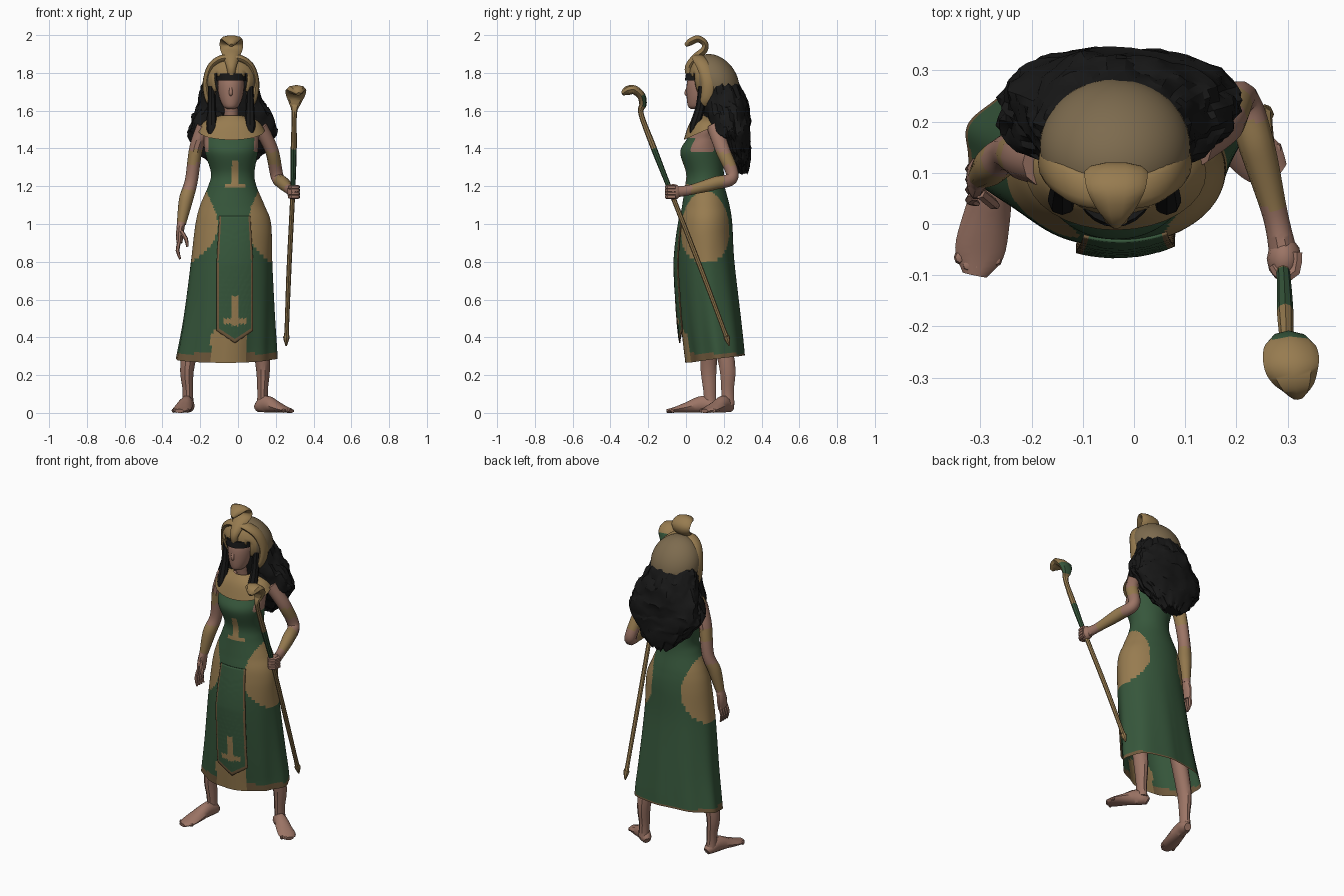
import bpy, bmesh, math
from mathutils import Vector, noise

cube = bpy.data.objects.get("Cube")
if cube:
    bpy.data.objects.remove(cube)


def material(name, rgb):
    m = bpy.data.materials.new(name)
    m.use_nodes = True
    m.diffuse_color = (*rgb, 1)
    m.node_tree.nodes["Principled BSDF"].inputs["Base Color"].default_value = (*rgb, 1)
    return m


SKIN, GREEN, GOLD, BROWN, TRIM, BLACK = range(6)
MATS = [material("skin", (.33, .175, .13)), material("green_cloth", (.037, .094, .044)),
        material("gold", (.31, .2, .08)), material("dull_gold", (.205, .147, .077)),
        material("brown_trim", (.16, .1, .045)), material("black_hair", (.009, .009, .009))]


def finish(name, bm, rule, angle=40):
    """Colour faces by rule, then turn the bmesh into an object."""
    bmesh.ops.recalc_face_normals(bm, faces=bm.faces)
    for f in bm.faces:
        f.smooth = True
        f.material_index = rule(f.calc_center_median()) if callable(rule) else rule
    me = bpy.data.meshes.new(name)
    bm.to_mesh(me)
    bm.free()
    for m in MATS:
        me.materials.append(m)
    me.set_sharp_from_angle(angle=math.radians(angle))
    ob = bpy.data.objects.new(name, me)
    bpy.context.collection.objects.link(ob)
    return ob


def spline(pts, k):
    """Catmull-Rom interpolation of equal-length tuples."""
    out = []
    for i in range(len(pts) - 1):
        p = [pts[max(0, min(len(pts) - 1, i + j))] for j in (-1, 0, 1, 2)]
        for s in range(k):
            t = s / k
            out.append([b + t / 2 * (c - a + t * (2 * a - 5 * b + 4 * c - d + t * (3 * (b - c) + d - a)))
                        for a, b, c, d in zip(*p)])
    return out + [list(pts[-1])]


def skin_rings(name, rings, rule, caps=True, angle=40):
    bm = bmesh.new()
    vs = [[bm.verts.new(p) for p in r] for r in rings]
    n = len(vs[0])
    for r, q in zip(vs, vs[1:]):
        for i in range(n):
            bm.faces.new((r[i], r[(i + 1) % n], q[(i + 1) % n], q[i]))
    if caps:
        bm.faces.new(vs[0])
        bm.faces.new(vs[-1])
    return finish(name, bm, rule, angle)


def loft(name, rows, rule, n=24, k=4, caps=True, warp=None, angle=40):
    """Stack of ellipses: rows of (z, cx, cy, rx, ry)."""
    rings = []
    for z, cx, cy, rx, ry in spline(rows, k):
        ring = []
        for i in range(n):
            a = math.tau * i / n
            s, dz = warp(a, z) if warp else (1, 0)
            ring.append(Vector((cx + rx * s * math.cos(a), cy + ry * s * math.sin(a), z + dz)))
        rings.append(ring)
    return skin_rings(name, rings, rule, caps, angle)


def tube(name, pts, rule, n=10, k=4, side=(1, 0, 0)):
    """Sweep an ellipse along (x, y, z, half width, half depth)."""
    path = spline(pts, k)
    pos = [Vector(p[:3]) for p in path]
    rings = []
    for i, p in enumerate(path):
        t = (pos[min(i + 1, len(pos) - 1)] - pos[max(i - 1, 0)]).normalized()
        u = Vector(side)
        u = (u - t * u.dot(t)).normalized()
        w = t.cross(u)
        rings.append([pos[i] + u * max(p[3], .002) * math.cos(math.tau * j / n)
                      + w * max(p[4], .002) * math.sin(math.tau * j / n) for j in range(n)])
    return skin_rings(name, rings, rule)


def ball(name, centre, radii, rule, keep=None, seg=32, slant=0):
    """Ellipsoid, optionally slanted down towards the back and cut."""
    bm = bmesh.new()
    bmesh.ops.create_uvsphere(bm, u_segments=seg, v_segments=seg // 2, radius=1)
    for v in bm.verts:
        v.co = Vector(c + r * x for c, r, x in zip(centre, radii, v.co))
        v.co.z -= slant * (v.co.y - centre[1])
    if keep:
        bad = [f for f in bm.faces if not keep(f.calc_center_median())]
        bmesh.ops.delete(bm, geom=bad, context='FACES')
    return finish(name, bm, rule)


# Dress and torso
BODY = [(.285, -.065, .15, .265, .155), (.5, -.05, .128, .24, .157), (.8, -.035, .105, .215, .15),
        (1.0, -.025, .105, .2, .14), (1.1, -.03, .105, .17, .125), (1.2, -.03, .1, .128, .105),
        (1.27, -.028, .1, .115, .1), (1.38, -.035, .085, .14, .115), (1.45, -.035, .1, .145, .095),
        (1.52, -.035, .12, .15, .07), (1.57, -.035, .12, .05, .05)]
PROFILE = spline(BODY, 12)


def section(z):
    return min(PROFILE, key=lambda r: abs(r[0] - z))


def dress_colour(c):
    z, cx, cy, rx, ry = section(c.z)
    dx, front = abs(c.x + .015), c.y < cy
    ang = math.degrees(abs(math.atan2((c.y - cy) / ry, abs(c.x - cx) / rx)))
    if c.z > 1.455 or (c.z > 1.38 and abs(c.x - cx) > .85 * rx):
        return SKIN
    if front and abs(c.x + .05) < .095 and c.z < .43:
        return GOLD
    if c.z < .315:
        return TRIM
    oval = (ang / (66 if front else 61)) ** 2 + ((c.z - .985) / .19) ** 2
    if oval < 1:
        return GOLD
    if front and ((dx < .018 and 1.2 < c.z < 1.33) or (dx < .055 and 1.19 < c.z < 1.215)):
        return GOLD
    return GREEN


def pleats(a, z):
    """Soft folds, with the left side of the skirt swept backwards."""
    low = max(0, min(1, (.95 - z) / .6))
    sweep = .12 * math.sin(2 * a) if math.cos(a) > 0 else 0
    return 1 + low * (.02 * math.sin(9 * a + 1) + sweep), .02 * low * math.sin(a)


loft("dress_and_torso", BODY, dress_colour, n=120, k=12, caps=False, warp=pleats)

# Hanging front panel with a pointed end and trimmed edges
bm = bmesh.new()
NX, NZ, HALF = 32, 60, .095
grid = []
for j in range(NZ + 1):
    row = []
    for i in range(NX + 1):
        s = 2 * i / NX - 1
        bottom = .37 + .065 * abs(s)
        z = bottom + (1.04 - bottom) * j / NZ
        x = -.017 + s * HALF * (1 - .15 * max(0, (z - .8) / .24))
        _, cx, cy, rx, ry = section(z)
        lift = .016 * min(1, (1.04 - z) / .25)
        row.append(bm.verts.new((x, cy - ry * math.sqrt(1 - ((x - cx) / rx) ** 2) - lift, z)))
    grid.append(row)
for r, q in zip(grid, grid[1:]):
    for i in range(NX):
        bm.faces.new((r[i], r[i + 1], q[i + 1], q[i]))


def panel_colour(c):
    dx = abs(c.x + .017)
    if (dx < .017 and .46 < c.z < .62) or (.02 < dx < .06 and .47 < c.z < .5):
        return GOLD
    edge = HALF * (1 - .15 * max(0, (c.z - .8) / .24))
    return TRIM if dx > edge - .009 or c.z < .39 + .7 * dx else GREEN


panel = finish("front_panel", bm, panel_colour)
panel.modifiers.new("thickness", 'SOLIDIFY').thickness = -.006

# Broad collar, neck and head
loft("collar", [(1.575, -.035, .1, .052, .05), (1.545, -.035, .1, .138, .085),
                (1.495, -.035, .1, .176, .112)], GOLD, n=32, caps=False,
     warp=lambda a, z: (1, .05 * math.sin(a) * (1.575 - z) / .08))
tube("neck", [(-.035, .115, 1.52, .045, .045), (-.037, .1, 1.58, .038, .04),
              (-.037, .09, 1.67, .042, .045)], SKIN)
loft("head", [(1.61, -.038, .05, .02, .025), (1.625, -.038, .06, .042, .05), (1.68, -.038, .08, .064, .077),
              (1.75, -.038, .09, .07, .085), (1.82, -.038, .1, .055, .07)], SKIN)
tube("nose", [(-.038, .012, 1.735, .006, .005), (-.038, .001, 1.692, .01, .01),
              (-.038, .01, 1.682, .006, .005)], SKIN)

# Hair mass, forehead band and front locks
HAIR = [(1.275, -.03, .295, .06, .03), (1.33, -.03, .28, .125, .06), (1.4, -.03, .255, .185, .085),
        (1.47, -.028, .235, .232, .105), (1.55, -.03, .22, .218, .118), (1.65, -.035, .2, .172, .122),
        (1.74, -.035, .18, .138, .105), (1.82, -.035, .16, .07, .06)]


def curls(a, z):
    p = Vector((2.6 * math.cos(a), 2.6 * math.sin(a), 13 * z))
    full = .07 * math.sin(2 * a) ** 2 * max(0, 1 - abs(z - 1.5) / .2)
    return 1 + full + .1 * noise.noise(p) + .07 * noise.noise(p * 2.3), .03 * noise.noise(p * 1.7)


loft("hair", HAIR, BLACK, n=56, k=5, warp=curls, angle=25)
loft("forehead_band", [(1.76, -.037, .085, .08, .091), (1.797, -.037, .088, .08, .088)], BLACK, k=1)
for label, x in (("right", -.14), ("left", .064)):
    tube(label + "_front_lock", [(x, .085, 1.73, .018, .02), (x, .075, 1.62, .022, .024),
                                 (x, .045, 1.52, .028, .026), (x, .035, 1.475, .02, .016)], BLACK, n=8)

# Headdress dome with a face opening, swept-back rim and rearing snake
dome = ball("headdress", (-.037, .15, 1.752), (.147, .133, .144),
            lambda c: GOLD if c.y < .075 else BROWN,
            keep=lambda c: c.z > 1.63 + .35 * (c.y - .03)
            and not (abs(c.x + .037) < .085 and c.z < 1.79 and c.y < .14), seg=48, slant=.25)
dome.modifiers.new("thickness", 'SOLIDIFY').thickness = .008
ARCH = [(.1, .105, 1.635), (.122, .115, 1.67), (.131, .118, 1.75), (.108, .095, 1.83), (.06, .07, 1.872),
        (0, .065, 1.88)]
ARCH += [(-x, y, z) for x, y, z in ARCH[-2::-1]]
tube("headdress_rim", [(-.037 + x, y, z, .036, .019) for x, y, z in ARCH], GOLD, n=12, side=(0, 1, 0))
tube("crown_snake", [(-.035, .02, 1.785, .018, .02), (-.035, .015, 1.83, .026, .022),
                     (-.035, .05, 1.88, .042, .022), (-.035, .095, 1.92, .058, .02),
                     (-.035, .1, 1.955, .062, .018), (-.035, .065, 1.98, .056, .019),
                     (-.035, .025, 1.965, .035, .02), (-.035, -.003, 1.945, .01, .01)], GOLD)


# Arms with armlets and bracers
def right_arm_colour(c):
    return GOLD if 1.32 < c.z < 1.39 or 1.01 < c.z < 1.18 else SKIN


def left_arm_colour(c):
    return GOLD if 1.31 < c.z < 1.38 or (c.z < 1.27 and .03 < c.y < .2) else SKIN


tube("right_arm", [(-.18, .12, 1.515, .04, .045), (-.222, .13, 1.4, .036, .042), (-.247, .14, 1.23, .034, .036),
                   (-.275, .115, 1.13, .037, .038), (-.3, .095, 1.0, .024, .026)], right_arm_colour, k=10)
tube("left_arm", [(.115, .15, 1.515, .04, .042), (.178, .195, 1.39, .036, .04), (.208, .245, 1.25, .034, .034),
                  (.24, .15, 1.215, .035, .036), (.275, .02, 1.18, .025, .028),
                  (.29, -.05, 1.172, .027, .032)], left_arm_colour, k=10)

# Open right hand
tube("right_palm", [(-.3, .095, 1.01, .022, .024), (-.308, .09, .95, .02, .04), (-.31, .085, .9, .016, .038)], SKIN)
for i in range(4):
    y = .055 + .02 * i
    tube(f"right_finger_{i + 1}", [(-.31, y, .91, .01, .01), (-.32, y - .008, .86, .01, .01),
                                   (-.306, y - .015, .815, .006, .006)], SKIN, n=6, k=2)
tube("right_thumb", [(-.3, .06, .96, .011, .011), (-.275, .04, .92, .011, .011),
                     (-.268, .035, .88, .006, .006)], SKIN, n=6, k=2)

# Left fist around the staff
ball("left_fist", (.293, -.068, 1.17), (.034, .044, .042), SKIN, seg=12)
for i in range(4):
    z = 1.144 + .017 * i
    tube(f"left_finger_{i + 1}", [(.318, -.055, z, .012, .012), (.314, -.092, z, .012, .012),
                                  (.288, -.102, z, .012, .012), (.27, -.08, z, .009, .009)],
         SKIN, n=6, k=2, side=(0, 0, 1))


# Staff with a hooded snake head
def staff_colour(c):
    return GREEN if 1.2 < c.z < 1.4 or (1.62 < c.z < 1.69 and c.y > -.23) else GOLD


tube("staff", [(.255, .23, .355, .004, .004), (.256, .215, .4, .017, .017), (.258, .2, .44, .012, .012),
               (.27, .08, .76, .013, .013), (.29, -.08, 1.17, .013, .013), (.295, -.17, 1.4, .016, .016),
               (.298, -.237, 1.58, .014, .014), (.301, -.228, 1.635, .03, .02), (.304, -.238, 1.68, .05, .022),
               (.308, -.275, 1.71, .054, .024), (.316, -.312, 1.705, .038, .024),
               (.32, -.337, 1.688, .012, .01)], staff_colour, k=8, n=8)

# Legs and feet: ankle position, then toe direction
for label, x, y, tx, ty in (("right", -.265, .12, -.045, -.215), ("left", .13, .215, .15, -.115)):
    tube(label + "_leg", [(x * .7, .14, .55, .05, .05), (x, y, .27, .039, .046),
                          (x, y + .005, .12, .028, .035), (x, y + .01, .04, .03, .034)], SKIN)
    tube(label + "_foot", [(x + tx * t, y + ty * t, h, w, h) for t, h, w in
                           ((-.2, .022, .02), (-.08, .035, .033), (.15, .046, .036), (.5, .03, .046),
                            (.82, .016, .048), (1.02, .01, .024))], SKIN, side=(-ty, tx, 0))
    across = Vector((-ty, tx, 0)).normalized()
    for i in range(5):
        t = .97 - .05 * abs(i - 1.5)
        p = Vector((x + tx * t, y + ty * t, .012)) + across * (i - 2) * .018
        ball(f"{label}_toe_{i + 1}", p, (.011, .014, .012), SKIN, seg=8)
